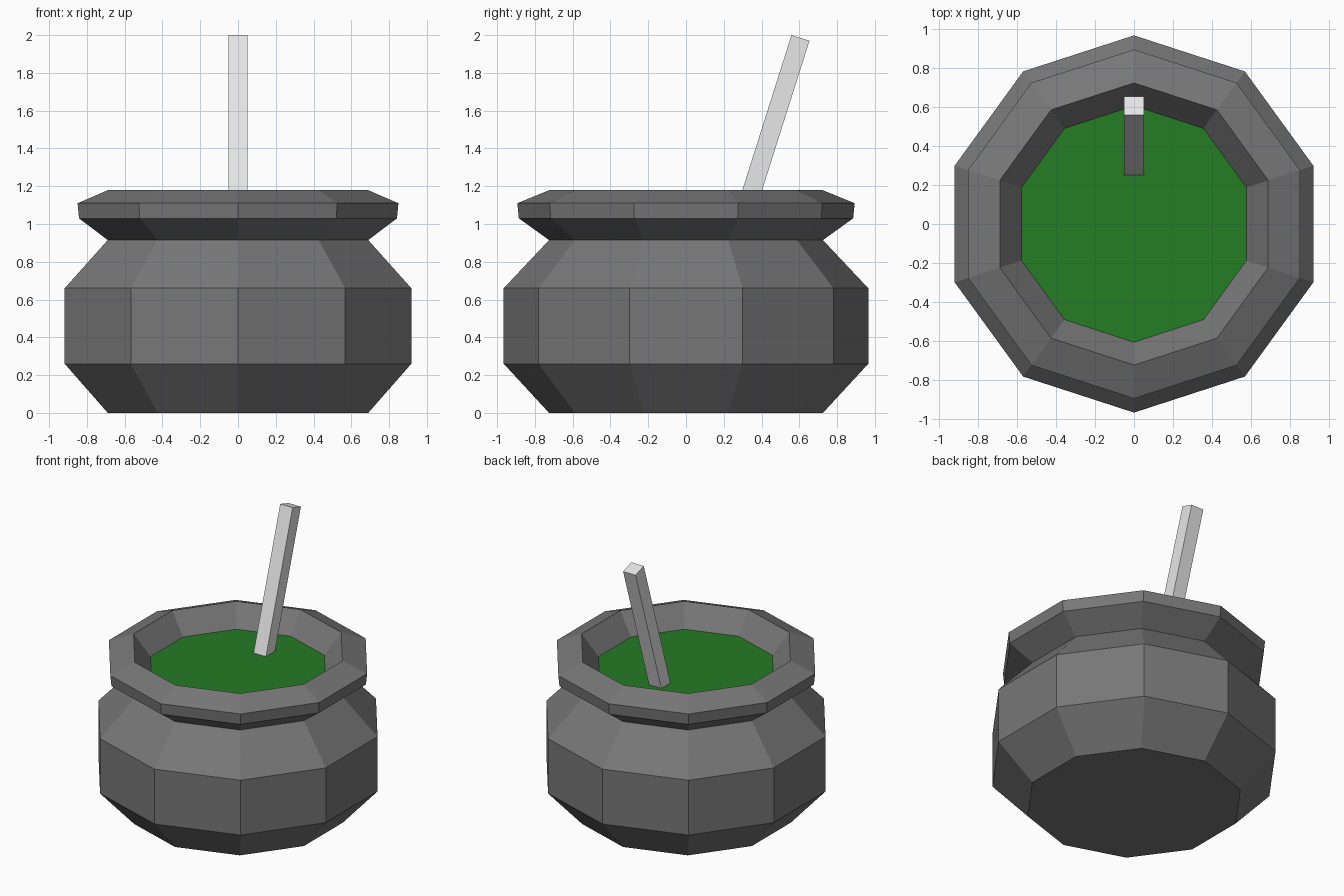
import bpy, bmesh, math
from mathutils import Matrix, Vector

cube = bpy.data.objects.get("Cube")
if cube:
    bpy.data.objects.remove(cube, do_unlink=True)

SIDES = 10
LIQUID_Z = 1.03


def material(name, rgb):
    mat = bpy.data.materials.new(name)
    mat.use_nodes = True
    colour = (*rgb, 1.0)
    mat.diffuse_color = colour
    bsdf = next(n for n in mat.node_tree.nodes if n.type == 'BSDF_PRINCIPLED')
    bsdf.inputs["Base Color"].default_value = colour
    return mat


def finish(name, bm, mat):
    mesh = bpy.data.meshes.new(name)
    bm.to_mesh(mesh)
    bm.free()
    mesh.materials.append(mat)
    obj = bpy.data.objects.new(name, mesh)
    bpy.context.collection.objects.link(obj)
    return obj


def ring(bm, radius, z):
    # Ten-sided ring with a corner pointing to the front and the back
    angles = [math.pi / 2 + math.tau * i / SIDES for i in range(SIDES)]
    return [bm.verts.new((radius * math.cos(a), radius * math.sin(a), z)) for a in angles]


iron = material("dark iron grey", (0.185, 0.185, 0.185))
green = material("brew green", (0.018, 0.20, 0.018))
pale = material("pale grey", (0.8, 0.8, 0.8))

# Pot: belly, neck, flared rim and inner wall from one turned profile
profile = [(0.725, 0.0), (0.965, 0.26), (0.965, 0.66), (0.725, 0.915),
           (0.885, 1.03), (0.893, 1.11), (0.722, 1.18), (0.605, LIQUID_Z)]
bm = bmesh.new()
rings = [ring(bm, r, z) for r, z in profile]
bm.faces.new(list(reversed(rings[0])))
for low, high in zip(rings, rings[1:]):
    for i in range(SIDES):
        j = (i + 1) % SIDES
        bm.faces.new((low[i], low[j], high[j], high[i]))
finish("pot", bm, iron)

# Liquid surface closing the mouth
bm = bmesh.new()
bm.faces.new(ring(bm, 0.605, LIQUID_Z))
finish("liquid", bm, green)

# Stirring stick leaning on the back of the rim
LENGTH = 1.1
TILT = math.atan(0.317)
bm = bmesh.new()
bmesh.ops.create_cube(bm, size=1.0, matrix=Matrix.Diagonal((0.1, 0.1, LENGTH, 1.0)))
stick = finish("stirring_stick", bm, pale)
axis = Vector((0.0, math.sin(TILT), math.cos(TILT)))
stick.location = Vector((0.0, 0.606, 1.985)) - axis * LENGTH / 2
stick.rotation_euler = (-TILT, 0.0, 0.0)
